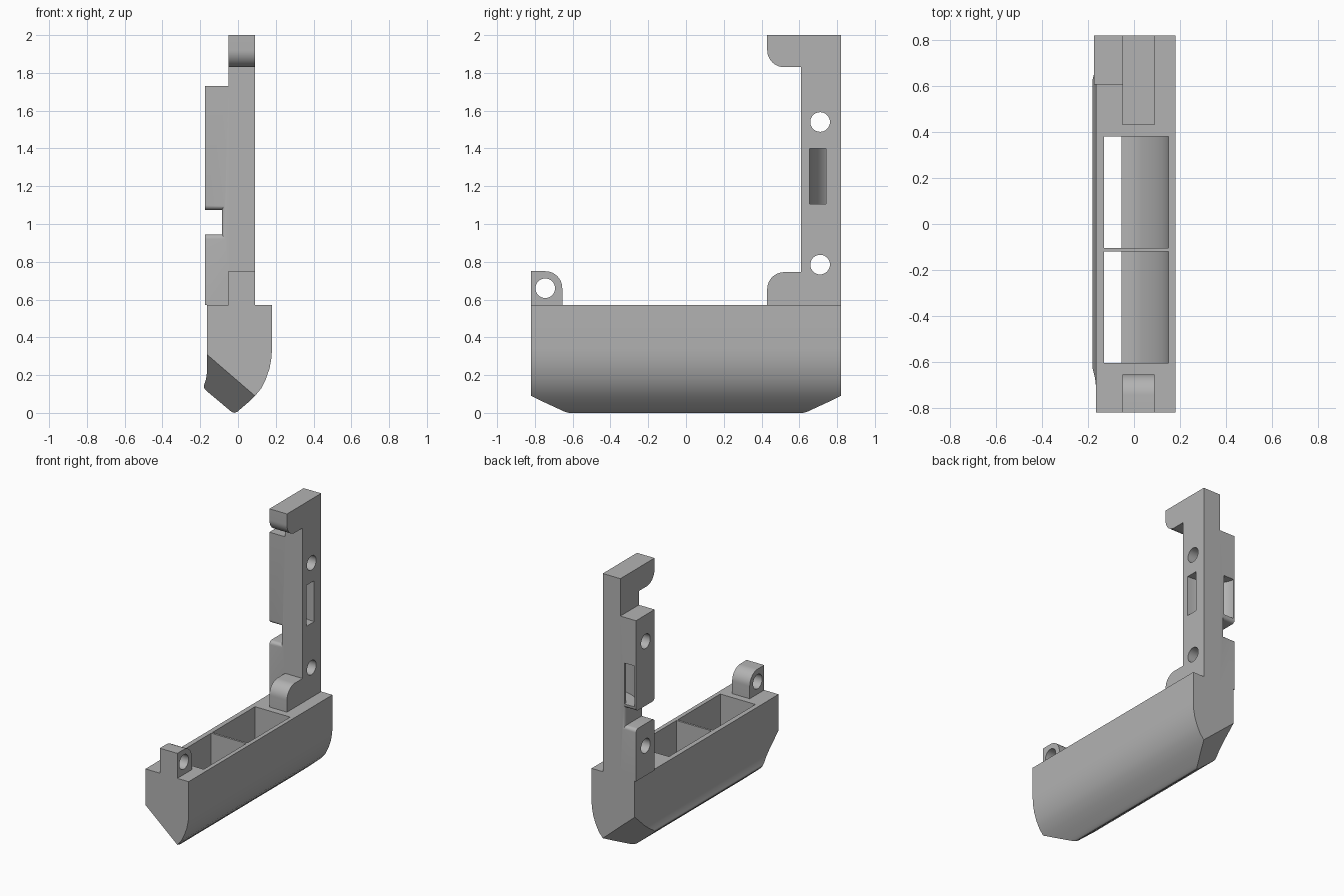
import bpy, bmesh, math
from mathutils import Vector

old = bpy.data.objects.get("Cube")
if old:
    bpy.data.objects.remove(old, do_unlink=True)

grey = bpy.data.materials.new("plain grey")
grey.use_nodes = True
GREY = (0.45, 0.45, 0.45, 1)
grey.diffuse_color = GREY
grey.node_tree.nodes["Principled BSDF"].inputs["Base Color"].default_value = GREY


def add_object(name, bm):
    bmesh.ops.recalc_face_normals(bm, faces=bm.faces)
    mesh = bpy.data.meshes.new(name)
    bm.to_mesh(mesh)
    bm.free()
    mesh.materials.append(grey)
    obj = bpy.data.objects.new(name, mesh)
    bpy.context.collection.objects.link(obj)
    return obj


def loft(name, rings):
    """Skin a list of equal-length rings and cap both ends."""
    bm = bmesh.new()
    vs = [[bm.verts.new(p) for p in ring] for ring in rings]
    n = len(vs[0])
    for a, b in zip(vs, vs[1:]):
        for i in range(n):
            j = (i + 1) % n
            bm.faces.new((a[i], a[j], b[j], b[i]))
    bm.faces.new(vs[0])
    bm.faces.new(vs[-1])
    return add_object(name, bm)


def prism(name, pts, axis, lo, hi):
    """Extrude a 2D profile along the x, y or z axis."""
    place = {"x": lambda p, t: (t, p[0], p[1]),
             "y": lambda p, t: (p[0], t, p[1]),
             "z": lambda p, t: (p[0], p[1], t)}[axis]
    return loft(name, [[place(p, t) for p in pts] for t in (lo, hi)])


def arc(cx, cy, rx, ry, a0, a1, n=12):
    angles = [math.radians(a0 + (a1 - a0) * i / n) for i in range(n + 1)]
    return [(cx + rx * math.cos(a), cy + ry * math.sin(a)) for a in angles]


def rect(x0, x1, y0, y1):
    return [(x0, y0), (x1, y0), (x1, y1), (x0, y1)]


def combine(target, tool, operation="DIFFERENCE"):
    mod = target.modifiers.new("combine", "BOOLEAN")
    mod.operation, mod.solver, mod.object = operation, "EXACT", tool
    bpy.context.view_layer.update()
    dg = bpy.context.evaluated_depsgraph_get()
    mesh = bpy.data.meshes.new_from_object(target.evaluated_get(dg))
    target.modifiers.clear()
    target.data = mesh
    bpy.data.objects.remove(tool, do_unlink=True)


def pin_hole(target, y, z):
    combine(target, prism("hole_cutter", arc(y, z, 0.052, 0.052, 0, 348.75, 31), "x", -0.4, 0.4))


# Base: rounded keel profile run along y
keel = [(-0.165, 0.57), (0.18, 0.57), (0.18, 0.34), (0.177, 0.29), (0.167, 0.235),
        (0.148, 0.18), (0.122, 0.128), (0.09, 0.09), (0.05, 0.052), (0.01, 0.018),
        (-0.005, 0.005), (-0.02, 0), (-0.035, 0.006), (-0.172, 0.121), (-0.18, 0.133),
        (-0.18, 0.148), (-0.17, 0.175), (-0.165, 0.21)]
base = prism("base", keel, "y", -0.82, 0.82)

# Slanted cuts under both ends of the base
bm = bmesh.new()
bm.from_mesh(base.data)
for s in (-1, 1):
    normal = Vector((0.255, 0, -0.22)).cross(Vector((-0.11, -s * 0.2, -0.09)))
    if normal.y * s < 0:
        normal.negate()
    cut = bmesh.ops.bisect_plane(bm, geom=bm.verts[:] + bm.edges[:] + bm.faces[:],
                                 plane_co=(0.09, s * 0.82, 0.09), plane_no=normal,
                                 clear_outer=True)
    edges = [e for e in cut["geom_cut"] if isinstance(e, bmesh.types.BMEdge)]
    bmesh.ops.holes_fill(bm, edges=edges, sides=0)
bmesh.ops.recalc_face_normals(bm, faces=bm.faces)
bm.to_mesh(base.data)
bm.free()

# Two pockets with a curved floor and an opening underneath
pocket = [(-0.13, 0.7), (0.15, 0.7), (0.15, 0.34), (0.147, 0.3), (0.138, 0.245),
          (0.12, 0.195), (0.095, 0.15), (0.065, 0.11), (0.03, 0.075), (-0.01, 0.05),
          (-0.055, 0.04), (-0.055, -0.1), (-0.13, -0.1)]
for y0, y1 in ((-0.605, -0.12), (-0.105, 0.38)):
    combine(base, prism("pocket_cutter", pocket, "y", y0, y1))

# Post with a hook at the top and a foot at the bottom
spine = ([(0.82, 0.57), (0.82, 2), (0.43, 2)]
         + arc(0.52, 1.92, 0.09, 0.09, 180, 270)
         + [(0.608, 1.83), (0.608, 0.745)]
         + arc(0.52, 0.655, 0.09, 0.09, 90, 180) + [(0.43, 0.57)])
post = prism("post", spine, "x", -0.05, 0.09)
combine(post, prism("side_block", rect(0.608, 0.82, 0.57, 1.73), "x", -0.175, 0.0), "UNION")
for z in (0.785, 1.54):
    pin_hole(post, 0.71, z)

# Strap channel curving from the side face to the back face
channel = ([(0.2, 0.74)] + arc(0.09, 0.82, 0.175, 0.08, 270, 180)
           + [(-0.085, 0.9), (-0.165, 0.9)]
           + arc(0.09, 0.82, 0.255, 0.165, 180, 270) + [(0.2, 0.655)])
combine(post, prism("channel_cutter", channel, "z", 1.105, 1.4))

# Side notch, flared at the front and back
flare = [(0.025 * (1 - math.sin(a)), 0.025 * (1 - math.cos(a)))
         for a in [math.pi / 2 * i / 6 for i in range(7)]]
steps = ([(0.59, 0.025)] + [(0.608 + d, g) for g, d in flare]
         + [(0.82 - d, g) for g, d in reversed(flare)] + [(0.84, 0.025)])
combine(post, loft("notch_cutter", [
    [(x, y, z) for x, z in rect(-0.3, -0.085 + g * 0.6, 0.945 - g, 1.075 + g)]
    for y, g in steps]))

# Front lug with a pin hole
lug = prism("front_lug", [(-0.82, 0.57), (-0.655, 0.57)]
            + arc(-0.745, 0.66, 0.09, 0.09, 0, 90) + [(-0.82, 0.75)], "x", -0.05, 0.09)
pin_hole(lug, -0.745, 0.66)

# Smooth the curved faces, keep edges sharp
for obj in (base, post, lug):
    bpy.ops.object.select_all(action="DESELECT")
    obj.select_set(True)
    bpy.context.view_layer.objects.active = obj
    bpy.ops.object.shade_smooth_by_angle(angle=math.radians(30))
